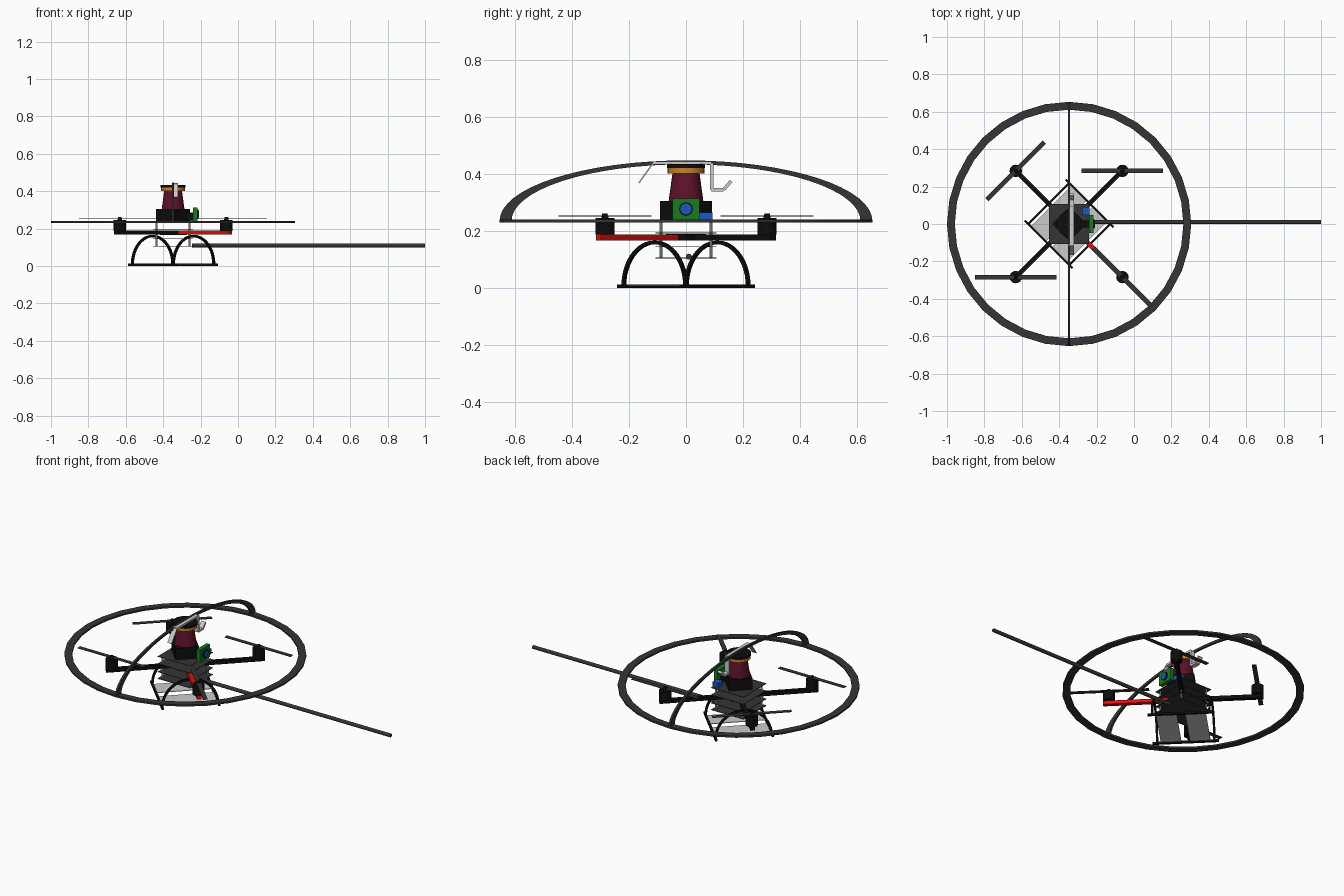
import bpy, bmesh, math
from mathutils import Matrix, Vector

if "Cube" in bpy.data.objects:
    bpy.data.objects.remove(bpy.data.objects["Cube"])

CX = -0.347          # drone axis
DIAG = math.pi / 4


def mat(name, r, g, b):
    m = bpy.data.materials.new(name)
    m.diffuse_color = (r, g, b, 1)
    m.use_nodes = True
    m.node_tree.nodes["Principled BSDF"].inputs["Base Color"].default_value = m.diffuse_color
    return m


BLACK = mat("black", 0.004, 0.004, 0.004)
GREY = mat("dark grey", 0.035, 0.035, 0.035)
LIGHT = mat("light grey", 0.6, 0.6, 0.6)
RED = mat("red", 0.75, 0.005, 0.005)
MAROON = mat("maroon", 0.11, 0.006, 0.022)
ORANGE = mat("orange", 0.6, 0.22, 0.02)
GREEN = mat("green", 0.008, 0.2, 0.012)
BLUE = mat("blue", 0.01, 0.1, 0.55)


def finish(bm, name, m, smooth=False):
    me = bpy.data.meshes.new(name)
    bmesh.ops.recalc_face_normals(bm, faces=bm.faces)
    bm.to_mesh(me)
    bm.free()
    o = bpy.data.objects.new(name, me)
    bpy.context.collection.objects.link(o)
    me.materials.append(m)
    if smooth:
        bpy.context.view_layer.objects.active = o
        o.select_set(True)
        bpy.ops.object.shade_smooth_by_angle(angle=math.radians(35))
        o.select_set(False)
    return o


# Positions are relative to the drone axis; rot turns about z
def box(name, m, centre, size, rot=0, about_axis=False):
    bm = bmesh.new()
    bmesh.ops.create_cube(bm, size=1)
    bmesh.ops.scale(bm, vec=size, verts=bm.verts)
    r, t = Matrix.Rotation(rot, 4, 'Z'), Matrix.Translation(centre)
    bm.transform(Matrix.Translation((CX, 0, 0)) @ (r @ t if about_axis else t @ r))
    return finish(bm, name, m)


def rod(name, m, a, b, r1, r2=None, seg=24):
    a, b = Vector(a), Vector(b)
    bm = bmesh.new()
    bmesh.ops.create_cone(bm, cap_ends=True, segments=seg, radius1=r1,
                          radius2=r1 if r2 is None else r2, depth=(b - a).length)
    q = (b - a).to_track_quat('Z', 'Y').to_matrix().to_4x4()
    bm.transform(Matrix.Translation((a + b) / 2 + Vector((CX, 0, 0))) @ q)
    return finish(bm, name, m, True)


# Flat band, full circle or half circle, lying in xy
def band(name, m, ro, ri, thick, seg, sweep, matrix):
    bm = bmesh.new()
    full = sweep > 6
    rows = []
    for i in range(seg if full else seg + 1):
        a = sweep * i / seg
        c, s = math.cos(a), math.sin(a)
        rows.append([bm.verts.new((r * c, r * s, z)) for r, z in
                     ((ro, -thick / 2), (ro, thick / 2), (ri, thick / 2), (ri, -thick / 2))])
    for i in range(seg):
        p, q = rows[i], rows[(i + 1) % len(rows)]
        for k in range(4):
            bm.faces.new((p[k], q[k], q[(k + 1) % 4], p[(k + 1) % 4]))
    if not full:
        bm.faces.new(rows[0])
        bm.faces.new(rows[-1])
    bm.transform(Matrix.Translation((CX, 0, 0)) @ matrix)
    return finish(bm, name, m)


# Guard ring and flattened arch over the top
up = Matrix.Rotation(math.pi / 2, 4, 'X')
T = Matrix.Translation
band("guard_ring", GREY, 0.653, 0.611, 0.01, 32, 2 * math.pi, T((0, 0, 0.235)))
band("guard_arch", GREY, 0.653, 0.611, 0.012, 32, math.pi,
     T((0, 0, 0.235)) @ Matrix.Rotation(math.pi / 2, 4, 'Z')
     @ Matrix.Diagonal((1, 1, 0.325, 1)) @ up)

# Long forward probe
rod("probe_rod", GREY, (0.1, 0.01, 0.11), (1.347, 0.01, 0.11), 0.0105, seg=16)

# Arms, motors and propellers
blade_angle = {(1, 1): 0, (-1, 1): DIAG, (-1, -1): 0, (1, -1): -DIAG}
for (sx, sy), ang in blade_angle.items():
    x, y = 0.285 * sx, 0.284 * sy
    arm_dir = math.atan2(sy, sx)
    box("arm", RED if (sx, sy) == (1, -1) else BLACK, (0.217, 0, 0.178),
        (0.434, 0.024, 0.021), arm_dir, True)
    rod("motor", BLACK, (x, y, 0.188), (x, y, 0.245), 0.033)
    rod("motor_shaft", BLACK, (x, y, 0.245), (x, y, 0.262), 0.013, 0.009)
    box("propeller", GREY, (x, y, 0.253), (0.435, 0.025, 0.003), ang)

# Stacked frame plates, stand-offs and hull
for z in (0.105, 0.145, 0.193, 0.236):
    box("frame_plate", GREY, (0, 0, z), (0.214, 0.214, 0.003))
for sx in (-1, 1):
    for sy in (-1, 1):
        rod("standoff", LIGHT, (0.088 * sx, 0.088 * sy, 0.105),
            (0.088 * sx, 0.088 * sy, 0.237), 0.005, seg=10)
box("hub", BLACK, (0, 0, 0.178), (0.1, 0.1, 0.024), DIAG)
box("hull", BLACK, (0, 0, 0.271), (0.129, 0.129, 0.068), DIAG)

# Landing gear: two semicircular legs joined by skids, with foot panels
for s in (-1, 1):
    spin = Matrix.Rotation(DIAG, 4, 'Z')
    band("landing_leg", BLACK, 0.159, 0.147, 0.012, 24, math.pi,
         spin @ T((0, 0.155 * s, 0.007)) @ up)
    box("skid", BLACK, (0.155 * s, 0, 0.006), (0.012, 0.36, 0.012), DIAG, True)
    box("foot_panel", LIGHT, (0, 0.079 * s, 0.009), (0.31, 0.112, 0.003), DIAG, True)

# Sensor tower
rod("tower", MAROON, (0, 0, 0.303), (0, 0, 0.405), 0.061, 0.047, 32)
rod("tower_band", ORANGE, (0, 0, 0.402), (0, 0, 0.42), 0.064, seg=32)
rod("tower_cap", BLACK, (0, 0, 0.42), (0, 0, 0.434), 0.067, seg=32)

# Bracket strip over the tower, bent down at both ends
path = [(-0.165, 0.368), (-0.115, 0.438), (0.09, 0.438), (0.09, 0.345),
        (0.132, 0.345), (0.158, 0.375)]
bm = bmesh.new()
for (y1, z1), (y2, z2) in zip(path, path[1:]):
    w = 0.005 if y1 < -0.13 else 0.012
    d, n = Vector((0, y2 - y1, z2 - z1)), Vector((0, z1 - z2, y2 - y1)).normalized()
    m = Matrix.Identity(4)
    m.col[0] = (0.028, 0, 0, 0)
    m.col[1] = (*d, 0)
    m.col[2] = (*(n * w), 0)
    m.col[3] = (CX + 0.012, (y1 + y2) / 2, (z1 + z2) / 2, 1)
    bmesh.ops.create_cube(bm, size=1, matrix=m)
finish(bm, "top_bracket", LIGHT)

# Forward camera and side module
box("camera_mount", BLACK, (0.09, 0, 0.265), (0.04, 0.04, 0.04))
box("camera_body", GREEN, (0.119, 0, 0.277), (0.024, 0.094, 0.074))
rod("lens_rim", BLACK, (0.13, 0, 0.277), (0.136, 0, 0.277), 0.024)
rod("lens", BLUE, (0.13, 0, 0.277), (0.139, 0, 0.277), 0.019)
box("side_module", BLUE, (0.09, 0.07, 0.252), (0.036, 0.044, 0.026))
